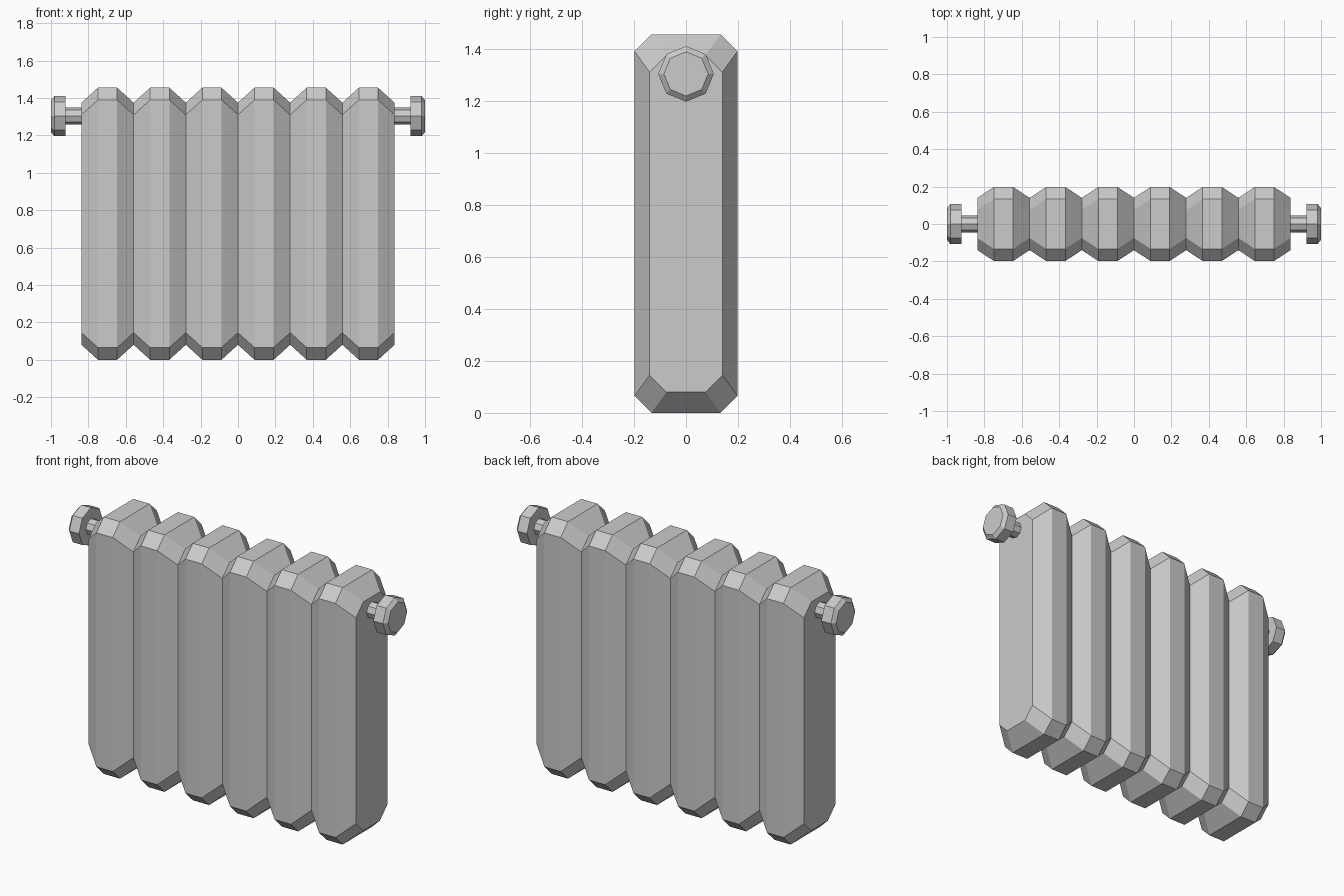
import bpy, bmesh, math

if "Cube" in bpy.data.objects:
    bpy.data.objects.remove(bpy.data.objects["Cube"])


def loft(name, rings):
    """Mesh skinned through a list of equal-length closed rings, capped at both ends."""
    bm = bmesh.new()
    loops = [[bm.verts.new(p) for p in ring] for ring in rings]
    n = len(loops[0])
    for a, b in zip(loops, loops[1:]):
        for i in range(n):
            j = (i + 1) % n
            bm.faces.new((a[i], a[j], b[j], b[i]))
    bm.faces.new(loops[0])
    bm.faces.new(loops[-1])
    bmesh.ops.recalc_face_normals(bm, faces=bm.faces)
    mesh = bpy.data.meshes.new(name)
    bm.to_mesh(mesh)
    bm.free()
    obj = bpy.data.objects.new(name, mesh)
    bpy.context.collection.objects.link(obj)
    return obj


def chamfered_rect(x, half_y, z0, z1, c):
    """Rectangle in the YZ plane with cut corners."""
    h = half_y
    return [(x, h, z0 + c), (x, h, z1 - c), (x, h - c, z1), (x, c - h, z1),
            (x, -h, z1 - c), (x, -h, z0 + c), (x, c - h, z0), (x, h - c, z0)]


def octagon(x, r, z=1.303):
    return [(x, r * math.cos(k * math.pi / 4), z + r * math.sin(k * math.pi / 4))
            for k in range(8)]


# Radiator body: six bulging columns joined at narrow waists
PITCH, COUNT = 0.279, 6
left = -PITCH * COUNT / 2
rings = [chamfered_rect(left, 0.14, 0.08, 1.375, 0.065)]
for i in range(COUNT):
    mid = left + PITCH * (i + 0.5)
    rings += [chamfered_rect(mid - 0.051, 0.198, 0.0, 1.455, 0.065),
              chamfered_rect(mid + 0.051, 0.198, 0.0, 1.455, 0.065),
              chamfered_rect(mid + PITCH / 2, 0.14, 0.08, 1.375, 0.065)]
loft("radiator_body", rings)

# Pipe stub and valve knob on each end
for side, s in (("left", -1), ("right", 1)):
    loft(side + "_pipe", [octagon(s * 0.82, 0.045), octagon(s * 0.93, 0.045)])
    loft(side + "_knob", [octagon(s * 0.922, 0.107), octagon(s * 0.982, 0.107),
                          octagon(s * 1.0, 0.085)])
